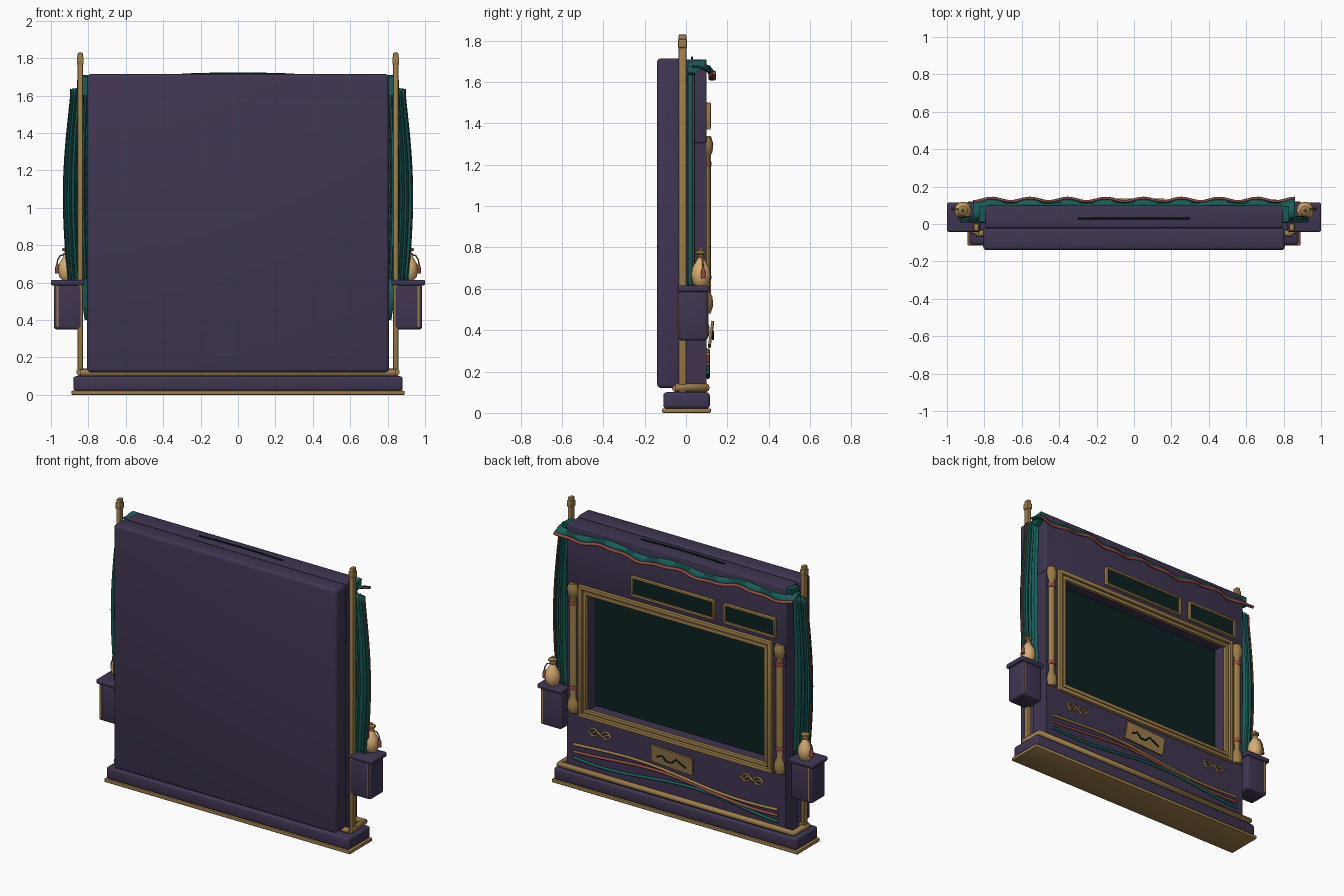
import bpy, bmesh, math
from mathutils import Vector

if "Cube" in bpy.data.objects:
    bpy.data.objects.remove(bpy.data.objects["Cube"])


def material(name, rgb):
    m = bpy.data.materials.new(name)
    m.diffuse_color = (*rgb, 1)
    m.use_nodes = True
    m.node_tree.nodes["Principled BSDF"].inputs["Base Color"].default_value = m.diffuse_color
    return m


PURPLE = material("dark purple", (0.05, 0.036, 0.083))
GOLD = material("old gold", (0.33, 0.205, 0.065))
TEAL = material("teal cloth", (0.009, 0.11, 0.10))
DARK = material("dark screen", (0.004, 0.015, 0.015))
RED = material("dusty red", (0.28, 0.068, 0.055))
CREAM = material("warm cream", (0.70, 0.42, 0.17))


def finish(name, bm, mat, smooth=False):
    bmesh.ops.recalc_face_normals(bm, faces=bm.faces)
    me = bpy.data.meshes.new(name)
    bm.to_mesh(me)
    bm.free()
    me.materials.append(mat)
    ob = bpy.data.objects.new(name, me)
    bpy.context.collection.objects.link(ob)
    if smooth:
        for o in bpy.context.selected_objects:
            o.select_set(False)
        bpy.context.view_layer.objects.active = ob
        ob.select_set(True)
        bpy.ops.object.shade_smooth_by_angle(angle=math.radians(40))
    return ob


def box(name, x, y, z, mat, bevel=0.0, segments=3):
    """Box from (min, max) pairs, with optional rounded edges."""
    bm = bmesh.new()
    bmesh.ops.create_cube(bm, size=1)
    for v in bm.verts:
        v.co = Vector([(r[0] + r[1]) / 2 + c * (r[1] - r[0])
                       for c, r in zip(v.co, (x, y, z))])
    if bevel:
        bmesh.ops.bevel(bm, geom=bm.edges[:], offset=bevel, segments=segments,
                        profile=0.5, affect='EDGES')
    return finish(name, bm, mat, bevel > 0)


def lathe(name, profile, at, mat, sides=20):
    """Turn (radius, height) points around a vertical axis."""
    bm = bmesh.new()
    rings = [[bm.verts.new((at[0] + r * math.cos(2 * math.pi * i / sides),
                            at[1] + r * math.sin(2 * math.pi * i / sides), z))
              for i in range(sides)] for r, z in profile]
    for a, b in zip(rings, rings[1:]):
        for i in range(sides):
            j = (i + 1) % sides
            bm.faces.new((a[i], a[j], b[j], b[i]))
    bm.faces.new(rings[0])
    bm.faces.new(rings[-1])
    return finish(name, bm, mat, True)


def tube(name, points, radius, mat, closed=False):
    cu = bpy.data.curves.new(name, 'CURVE')
    cu.dimensions = '3D'
    cu.bevel_depth = radius
    cu.bevel_resolution = 2
    cu.use_fill_caps = True
    sp = cu.splines.new('POLY')
    sp.points.add(len(points) - 1)
    for p, co in zip(sp.points, points):
        p.co = (*co, 1)
    sp.use_cyclic_u = closed
    cu.materials.append(mat)
    ob = bpy.data.objects.new(name, cu)
    bpy.context.collection.objects.link(ob)
    return ob


def sheet(name, rows, mat, thick):
    """Skin rows of points as cloth with thickness."""
    bm = bmesh.new()
    vs = [[bm.verts.new(p) for p in row] for row in rows]
    for a, b in zip(vs, vs[1:]):
        for i in range(len(a) - 1):
            bm.faces.new((a[i], a[i + 1], b[i + 1], b[i]))
    ob = finish(name, bm, mat, True)
    mod = ob.modifiers.new("thickness", 'SOLIDIFY')
    mod.thickness = thick
    mod.offset = 0
    return ob


def frame(name, x, z, y, w, mat):
    box(name + "_top", x, y, (z[1] - w, z[1]), mat, 0.005, 2)
    box(name + "_bottom", x, y, (z[0], z[0] + w), mat, 0.005, 2)
    box(name + "_side_a", (x[0], x[0] + w), y, z, mat, 0.005, 2)
    box(name + "_side_b", (x[1] - w, x[1]), y, z, mat, 0.005, 2)


# Plinth
box("plinth_plate", (-.89, .89), (-.115, .12), (0, .022), GOLD, 0.005, 2)
box("plinth", (-.88, .88), (-.11, .115), (.02, .10), PURPLE, 0.016)

# Cabinet: rounded front slab and rear blocks around the opening
box("front_slab", (-.807, .807), (-.14, -.022), (.12, 1.715), PURPLE, 0.02)
box("back_panel", (-.79, .79), (-.04, -.005), (.10, 1.70), PURPLE)
box("header", (-.795, .795), (-.02, .10), (1.305, 1.71), PURPLE, 0.008)
box("lower_panel", (-.79, .79), (-.02, .10), (.09, .52), PURPLE)
for s, side in ((1, "left"), (-1, "right")):
    box(side + "_panel", sorted((s * .65, s * .79)), (-.02, .10), (.50, 1.31), PURPLE)
box("screen", (-.66, .66), (-.006, .002), (.51, 1.32), DARK)
tube("top_inlay", [(-.3 + .06 * i, .03, 1.713 + .006 * math.sin(math.pi * i / 10))
                   for i in range(11)], 0.005, DARK)

# Gold frames around screen and header panels
frame("screen_outer_frame", (-.70, .70), (.48, 1.34), (.09, .122), .026, GOLD)
frame("screen_inner_frame", (-.668, .668), (.512, 1.308), (.09, .116), .024, GOLD)
for name, x in (("wide_header_panel", (-.285, .32)), ("small_header_panel", (-.725, -.35))):
    box(name, (x[0] + .01, x[1] - .01), (.095, .108), (1.38, 1.49), DARK)
    frame(name + "_frame", x, (1.37, 1.50), (.095, .12), .015, GOLD)

# Gold skirting rail
rail = [(-.845, -.05, .122), (-.845, .10, .122), (.845, .10, .122), (.845, -.05, .122)]
tube("skirting_rail", rail, 0.02, GOLD)
tube("front_rail", [(-.845, -.05, .118), (.845, -.05, .118)], 0.018, GOLD)

# Wavy bands along the lower panel
for name, z0, slope, amp, phase, mat in (("gold_band", .275, .03, .02, .4, GOLD),
                                         ("red_band", .245, .02, .024, 1.0, RED),
                                         ("teal_band", .205, .012, .026, 2.2, TEAL)):
    pts = []
    for i in range(49):
        x = .74 - 1.48 * i / 48
        pts.append((x, .106, z0 + slope * x + amp * math.sin(4.6 * x + phase)))
    tube(name, pts, 0.009, mat)

# Tilted plaque with a dark zigzag
plaque = box("plaque", (-.15, .15), (-.006, .006), (-.058, .058), GOLD)
plaque.location = (.015, .121, .38)
plaque.rotation_euler = (math.radians(-8), math.radians(-3), 0)
tube("plaque_line", [(.12 - .035 * i, .13, .375 + .02 * math.sin(i * 1.9))
                     for i in range(7)], 0.005, DARK)

# Scroll ornaments
for s, side in ((1, "left"), (-1, "right")):
    for k in (-1, 1):
        ring = [(s * .55 + k * .045 + .03 * math.cos(a * math.pi / 8), .106,
                 .40 + .024 * math.sin(a * math.pi / 8)) for a in range(16)]
        tube(side + "_scroll_ring", ring, 0.006, GOLD, True)
    tube(side + "_scroll_bar", [(s * .55 - .085 + .017 * i, .108, .40 + .012 * math.sin(i * 1.26))
                                for i in range(11)], 0.006, GOLD)

# Parts repeated on both sides
for s, side in ((1, "left"), (-1, "right")):
    # Turned column
    lathe(side + "_column", [(.03, .49), (.04, .52), (.036, .56), (.023, .59), (.026, .66),
                             (.026, 1.2), (.023, 1.24), (.036, 1.26), (.04, 1.30), (.03, 1.335)],
          (s * .748, .092), GOLD)
    for z in (.655, 1.205):
        lathe(side + "_column_band", [(.029, z - .013), (.032, z), (.029, z + .013)],
              (s * .748, .092), RED)

    # Post and finial
    box(side + "_post", sorted((s * .83, s * .857)), (-.036, .002), (.10, 1.83), GOLD, 0.006, 2)
    box(side + "_post_collar", sorted((s * .825, s * .862)), (-.039, .005),
        (1.765, 1.808), GOLD, 0.006, 2)

    # Side box with lid and gold strips
    box(side + "_box", sorted((s * .83, s * .985)), (-.037, .105), (.35, .59), PURPLE, 0.015)
    box(side + "_box_lid", sorted((s * .82, s * 1.0)), (-.042, .115), (.585, .615), PURPLE, 0.01)
    for y in (-.037, .105):
        box(side + "_box_strip", sorted((s * .96, s * .97)), (y - .003, y + .003),
            (.365, .585), GOLD)

    # Perfume bottle with stopper and tassel
    vase = (s * .915, .072)
    lathe(side + "_bottle", [(.025, .613), (.04, .63), (.047, .665), (.042, .70),
                             (.022, .735), (.014, .75), (.02, .758)], vase, CREAM)
    lathe(side + "_stopper", [(.014, .755), (.01, .765), (.026, .772), (.026, .782),
                              (.008, .79), (.006, .80)], vase, GOLD)
    tube(side + "_bottle_cord", [(s * .925, .075, .75), (s * .95, .08, .745),
                                 (s * .965, .082, .72), (s * .966, .083, .69)], 0.004, GOLD)
    lathe(side + "_tassel", [(.006, .70), (.011, .685), (.012, .65)], (s * .966, .083), RED, 10)

    # Pleated curtain bulging outwards
    rows, edge = [], []
    for i in range(25):
        t = i / 24
        z = .60 + 1.05 * t
        outer = .905 + .032 * math.sin(math.pi * min(1, t * 1.05)) - .012 * t
        inner = .80 + .012 * math.sin(math.pi * t)
        rows.append([(s * (inner + (outer - inner) * u / 24), .026 + .014 * math.sin(u * 1.31),
                      z - .015 * (u / 24) * t) for u in range(25)])
        edge.append((s * outer, .036, z - .015 * t))
    sheet(side + "_curtain", rows, TEAL, .008)
    tube(side + "_curtain_trim", edge, 0.005, RED)
    tail = [[(s * (.80 + w * u), .02, z) for u in (0, 1)]
            for z, w in ((.40, .02), (.50, .035), (.62, .09))]
    sheet(side + "_curtain_tail", tail, TEAL, .02)

    # Gathered cloth at the top corner
    bm = bmesh.new()
    ends = [[bm.verts.new((s * x, y, z)) for y, z in
             ((.005, 1.60), (.01, 1.70), (.095, 1.71), (.09, 1.675), (.04, 1.64))]
            for x in (.785, .83)]
    bm.faces.new(ends[0])
    bm.faces.new(ends[1])
    for i in range(5):
        j = (i + 1) % 5
        bm.faces.new((ends[0][i], ends[0][j], ends[1][j], ends[1][i]))
    finish(side + "_curtain_gather", bm, TEAL)

# Wavy valance with rope trim
rows, rope = [], []
for i in range(97):
    x = -.86 + 1.72 * i / 96
    wave = math.sin(x * 31)
    y = .124 + .009 * wave
    z = 1.625 + .012 * math.cos(x * 13) + .02 * abs(x)
    inner = .03 if abs(x) > .80 else .098
    rows.append([(x, inner, z + .035), (x, (inner + y) / 2, z + .03), (x, y, z + .006)])
    rope.append((x, y + .003, z))
sheet("valance", rows, TEAL, .006)
tube("valance_rope", rope, 0.01, RED)
